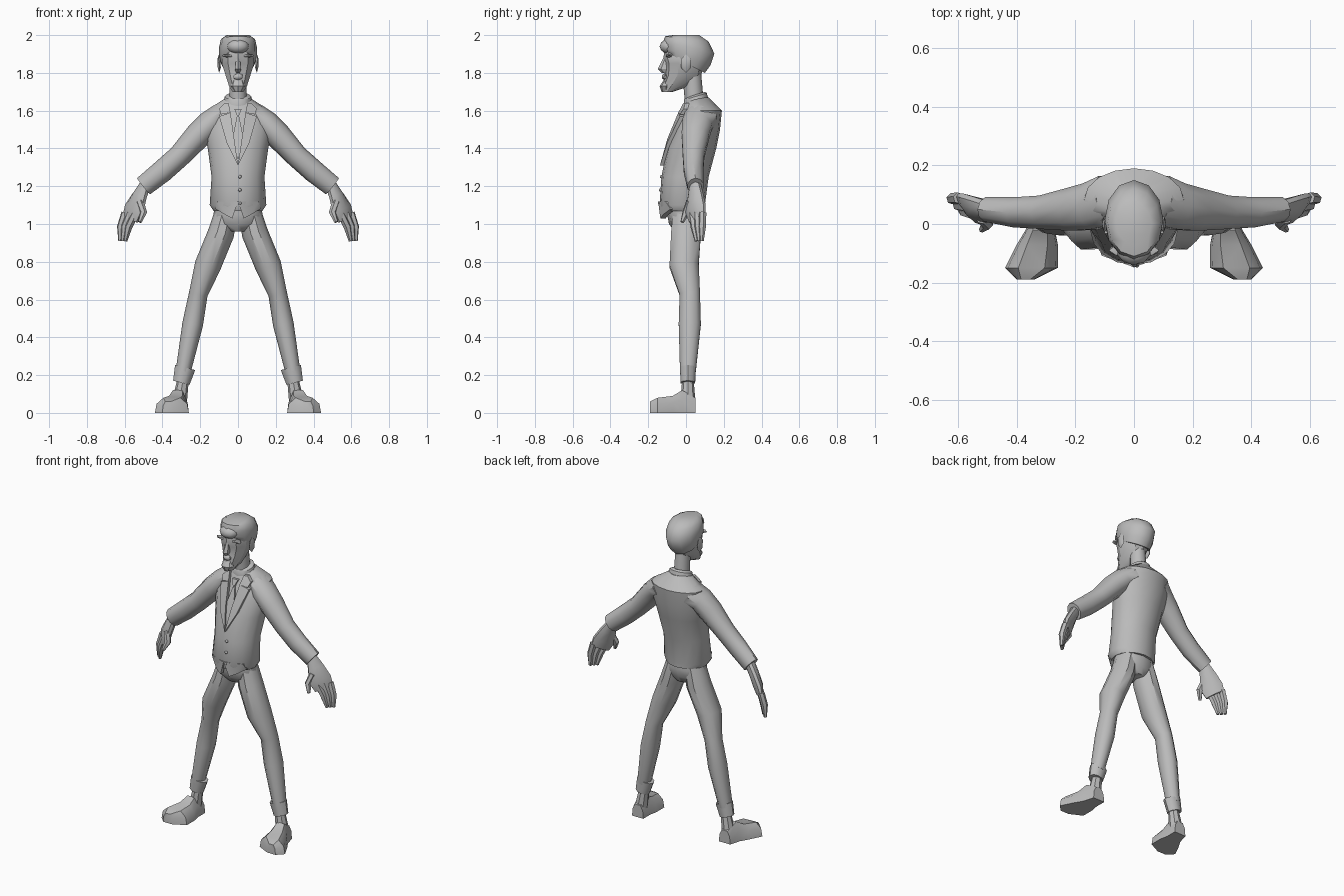
import bpy, bmesh
from math import sin, cos, tau, sqrt, radians
from mathutils import Vector

cube = bpy.data.objects.get("Cube")
if cube:
    bpy.data.objects.remove(cube)

grey_value = (0.5, 0.5, 0.5, 1)
grey = bpy.data.materials.new("plain grey")
grey.use_nodes = True
grey.diffuse_color = grey_value
grey.node_tree.nodes["Principled BSDF"].inputs["Base Color"].default_value = grey_value


def finish(name, bm, mirror, angle):
    """Turn a bmesh into a shaded grey object, mirrored across x if asked."""
    bmesh.ops.recalc_face_normals(bm, faces=bm.faces)
    mesh = bpy.data.meshes.new(name)
    bm.to_mesh(mesh)
    bm.free()
    mesh.materials.append(grey)
    part = bpy.data.objects.new(name, mesh)
    bpy.context.collection.objects.link(part)
    bpy.ops.object.select_all(action='DESELECT')
    part.select_set(True)
    bpy.context.view_layer.objects.active = part
    bpy.ops.object.shade_smooth_by_angle(angle=radians(angle))
    if mirror:
        part.modifiers.new("mirror", 'MIRROR').use_mirror_merge = False


def loft(name, rings, mirror=False, angle=40):
    """Skin a list of equal point rings and close both ends."""
    bm = bmesh.new()
    rows = [[bm.verts.new(point) for point in ring] for ring in rings]
    count = len(rows[0])
    for low, high in zip(rows, rows[1:]):
        for i in range(count):
            j = (i + 1) % count
            bm.faces.new((low[i], low[j], high[j], high[i]))
    caps = [bm.faces.new(rows[0]), bm.faces.new(rows[-1])]
    bmesh.ops.triangulate(bm, faces=caps)
    finish(name, bm, mirror, angle)


def body(name, rows, sides=12, tilt=(0, 0), angle=40):
    """Stacked ovals given as height, half width, front y and back y."""
    rings = []
    for step, (z, wide, front, back) in enumerate(rows):
        slope = tilt[0] + (tilt[1] - tilt[0]) * step / (len(rows) - 1)
        ring = []
        for i in range(sides):
            turn = tau * i / sides
            y = (front + back) / 2 - (back - front) / 2 * cos(turn)
            ring.append((wide * sin(turn), y, z + slope * y))
        rings.append(ring)
    loft(name, rings, angle=angle)


def limb(name, path, depth=(0, 1, 0), flat=(1, 1), sides=10):
    """Mirrored tube through x, y, z, radius; flat scales it along depth."""
    points = [Vector(stop[:3]) for stop in path]
    last = len(points) - 1
    rings = []
    for i, centre in enumerate(points):
        along = (points[min(i + 1, last)] - points[max(i - 1, 0)]).normalized()
        deep = Vector(depth)
        deep = (deep - along * deep.dot(along)).normalized()
        across = deep.cross(along)
        radius = path[i][3]
        thick = radius * (flat[0] + (flat[1] - flat[0]) * i / last)
        turns = [tau * k / sides for k in range(sides)]
        rings.append([centre + across * radius * cos(t) + deep * thick * sin(t) for t in turns])
    loft(name, rings, True)


def lump(name, centre, size, mirror=False, detail=1):
    """Squashed faceted ball."""
    bm = bmesh.new()
    bmesh.ops.create_icosphere(bm, subdivisions=detail, radius=1)
    bmesh.ops.scale(bm, verts=bm.verts, vec=size)
    bmesh.ops.translate(bm, verts=bm.verts, vec=centre)
    finish(name, bm, mirror, 45)


# Jacket
jacket = [(1.07, .13, -.13, .1), (1.1, .15, -.14, .1), (1.25, .14, -.13, .12), (1.4, .16, -.1, .16),
          (1.5, .18, -.06, .18), (1.6, .17, -.02, .19), (1.67, .06, .01, .12)]
body("jacket", jacket, sides=16)


def front_y(x, z):
    """Depth of the jacket front at a given place."""
    z = min(max(z, jacket[0][0]), jacket[-1][0])
    for low, high in zip(jacket, jacket[1:]):
        if low[0] <= z <= high[0]:
            mix = (z - low[0]) / (high[0] - low[0])
            wide, front, back = (a + (b - a) * mix for a, b in zip(low[1:], high[1:]))
            bulge = sqrt(max(0, 1 - (x / wide) ** 2))
            return (front + back) / 2 - (back - front) / 2 * bulge


def plate(name, outline, lift, mirror=True):
    """Flat piece lying on the jacket front."""
    rings = [[(x, front_y(x, z) - out, z) for x, z in outline] for out in (lift, -.02)]
    loft(name, rings, mirror, angle=30)


# Lapels, collar flaps, tie, hem and buttons
plate("lapels", [(.04, 1.59), (.1, 1.57), (.06, 1.43), (0, 1.31), (.02, 1.45)], .02)
plate("collar_flaps", [(.05, 1.64), (.07, 1.64), (.1, 1.61), (.09, 1.58), (.04, 1.59)], .02)
plate("tie", [(0, 1.6), (.03, 1.45), (0, 1.34), (-.03, 1.45)], .009, mirror=False)
plate("tie_knot", [(-.02, 1.61), (.02, 1.61), (0, 1.56)], .015, mirror=False)
plate("jacket_hem", [(0, 1.12), (.03, 1.03), (.07, 1.05), (.12, 1.08), (.11, 1.12)], .009)
for number, z in enumerate((1.25, 1.18, 1.11)):
    lump(f"button_{number}", (.01, front_y(0, z), z), (.01, .01, .01))

# Neck and shirt collar
body("neck", [(1.58, .05, 0, .1), (1.8, .045, -.02, .08)], sides=10)
body("shirt_collar", [(1.62, .08, -.01, .12), (1.66, .07, -.01, .11), (1.67, .05, 0, .1)], tilt=(.3, .3))

# Head, beard and hair
body("head", [(1.7, .03, -.12, -.07), (1.73, .05, -.13, .02), (1.79, .07, -.11, .08),
              (1.85, .09, -.11, .1), (1.88, .09, -.12, .11), (1.93, .08, -.11, .12)], sides=10, angle=30)
body("hair", [(1.85, .09, -.1, .1), (1.89, .1, -.12, .13), (1.94, .1, -.12, .15),
              (1.98, .09, -.11, .12), (2, .06, -.07, .07)], tilt=(-.5, 0), angle=50)
body("beard", [(1.7, .02, -.13, -.08), (1.73, .04, -.14, -.07), (1.76, .03, -.12, -.07)], sides=8, angle=30)
body("nose", [(1.8, .01, -.13, -.08), (1.82, .02, -.15, -.08), (1.88, .01, -.12, -.08)], sides=6, angle=30)
lump("moustache", (0, -.11, 1.78), (.03, .02, .02))
lump("quiff", (0, -.09, 1.94), (.06, .05, .04), detail=2)
lump("brows", (.05, -.09, 1.89), (.04, .02, .01), mirror=True)
lump("ears", (.1, 0, 1.85), (.01, .03, .05), mirror=True)

# Sleeves
limb("sleeves", [(.09, .08, 1.57, .07), (.15, .06, 1.53, .07), (.21, .05, 1.47, .07),
                 (.31, .04, 1.36, .06), (.4, .04, 1.28, .06), (.5, .05, 1.2, .055)], flat=(1.3, .8))

# Hands, with fingers spread along the breadth of the palm
palm = Vector((1, 1, 0)).normalized()
limb("hands", [(.49, .05, 1.21, .03), (.52, .05, 1.15, .03), (.55, .05, 1.08, .03), (.57, .06, 1.03, .02)],
     palm, flat=(1, 3))
for finger, spread in (("first", -.04), ("middle", 0), ("last", .04)):
    base = Vector((.57, .06, 1.06)) + palm * spread
    tip = Vector((.61, .07, .91)) + palm * spread / 2
    knuckle = base.lerp(tip, .5) + Vector((.01, 0, 0))
    limb(finger + "_fingers", [(*base, .02), (*knuckle, .02), (*tip, .01)], palm, sides=6)
limb("thumbs", [(.52, .02, 1.12, .02), (.5, 0, 1.06, .02), (.52, -.02, 1.01, .01)], palm, sides=6)

# Trousers
body("trouser_seat", [(1.12, .12, -.1, .08), (1.05, .13, -.1, .09), (1, .13, -.09, .08), (.96, .06, -.06, .06)],
     angle=50)
limb("trouser_legs", [(.06, 0, 1.07, .06), (.09, 0, .95, .07), (.16, -.01, .78, .07), (.21, .02, .63, .05),
                      (.24, .02, .47, .055), (.29, .01, .22, .04)], flat=(1.2, 1.1))
limb("trouser_cuffs", [(.28, .01, .24, .055), (.3, .01, .16, .045)], flat=(.8, .9))

# Shoes, as cross-sections from heel to toe: y, centre x, half width, height
limb("shoe_ankles", [(.29, .01, .18, .03), (.31, .01, .06, .04)], sides=8)
section = [(-1, 0), (1, 0), (.9, .6), (.5, 1), (-.5, 1), (-.9, .6)]
shoe = [(.05, .31, .04, .08), (-.02, .32, .05, .12), (-.07, .33, .07, .09), (-.15, .35, .09, .08),
        (-.19, .37, .03, .06)]
loft("shoes", [[(x + wide * u, y, high * v) for u, v in section] for y, x, wide, high in shoe], mirror=True)
